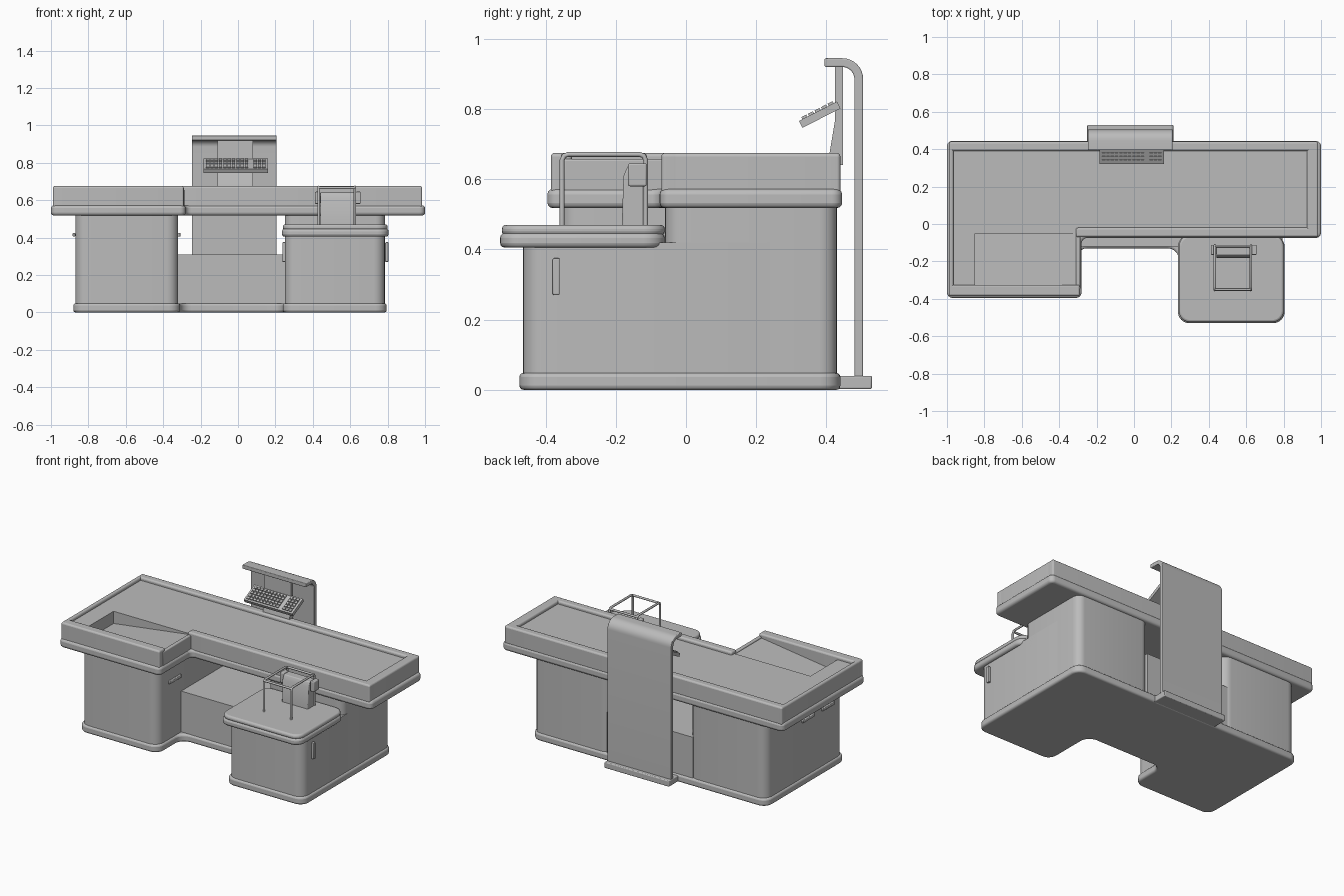
import bpy, bmesh, math
from mathutils import Matrix, Vector

cube = bpy.data.objects.get("Cube")
if cube:
    bpy.data.objects.remove(cube, do_unlink=True)

grey = bpy.data.materials.new("plain_grey")
grey.use_nodes = True
grey.diffuse_color = (0.5, 0.5, 0.5, 1)
grey.node_tree.nodes["Principled BSDF"].inputs["Base Color"].default_value = (0.5, 0.5, 0.5, 1)


def finish(name, bm, bevel=0.0):
    bmesh.ops.recalc_face_normals(bm, faces=bm.faces)
    mesh = bpy.data.meshes.new(name)
    bm.to_mesh(mesh)
    bm.free()
    mesh.materials.append(grey)
    ob = bpy.data.objects.new(name, mesh)
    bpy.context.collection.objects.link(ob)
    if bevel:
        mod = ob.modifiers.new("soft_edges", "BEVEL")
        mod.width, mod.segments = bevel, 3
        mod.limit_method, mod.angle_limit = "ANGLE", math.radians(40)
    bpy.ops.object.select_all(action="DESELECT")
    ob.select_set(True)
    bpy.context.view_layer.objects.active = ob
    bpy.ops.object.shade_smooth_by_angle(angle=math.radians(35))
    return ob


def prism(name, pts, lo, hi, axis="z", radius=0.0, bevel=0.0):
    """Extrude a 2D outline along an axis, rounding its corners."""
    place = {"x": lambda p, d: (d, p[0], p[1]),
             "y": lambda p, d: (p[0], d, p[1]),
             "z": lambda p, d: (p[0], p[1], d)}[axis]
    bm = bmesh.new()
    bm.faces.new([bm.verts.new(place(p, lo)) for p in pts])
    if radius:
        bmesh.ops.bevel(bm, geom=bm.verts[:], offset=radius, segments=6,
                        profile=0.5, affect="VERTICES")
    ext = bmesh.ops.extrude_face_region(bm, geom=bm.faces[:])
    move = Vector(place((0, 0), hi - lo))
    bmesh.ops.translate(bm, vec=move, verts=[v for v in ext["geom"] if isinstance(v, bmesh.types.BMVert)])
    return finish(name, bm, bevel)


def box(name, x, y, z, radius=0.0, bevel=0.0):
    pts = [(x[0], y[0]), (x[1], y[0]), (x[1], y[1]), (x[0], y[1])]
    return prism(name, pts, z[0], z[1], "z", radius, bevel)


def wire(name, pts, depth):
    curve = bpy.data.curves.new(name, "CURVE")
    curve.dimensions = "3D"
    curve.bevel_depth, curve.bevel_resolution = depth, 2
    curve.use_fill_caps = True
    line = curve.splines.new("POLY")
    line.points.add(len(pts) - 1)
    for p, co in zip(line.points, pts):
        p.co = (*co, 1)
    curve.materials.append(grey)
    ob = bpy.data.objects.new(name, curve)
    bpy.context.collection.objects.link(ob)


# Plinth and cabinets
prism("plinth", [(-.88, -.37), (-.31, -.37), (-.31, -.13), (.24, -.13), (.24, -.475),
                 (.795, -.475), (.795, .44), (-.88, .44)], 0, .048, radius=.06, bevel=.012)
box("left_cabinet", (-.87, -.32), (-.36, .43), (.04, .53), radius=.06)
box("middle_cabinet", (-.35, .26), (-.12, .43), (.04, .31))
box("right_cabinet_front", (.25, .785), (-.465, .3), (.04, .42), radius=.06)
box("right_cabinet_rear", (.25, .785), (-.06, .43), (.04, .53), radius=.05)

# Counter lower band, deck and sloping tray
prism("counter_band", [(-1, -.395), (-.28, -.395), (-.28, -.075), (1, -.075), (1, .445), (-1, .445)],
      .518, .572, radius=.03, bevel=.015)
box("belt_deck", (-.98, .98), (-.05, .43), (.56, .655))
box("arm_deck", (-.98, -.85), (-.37, -.04), (.56, .655))
prism("tray_ramp", [(-.86, .55), (-.29, .55), (-.29, .652), (-.86, .575)], -.37, -.04, "y")

# Raised rounded rails around the counter
rails = {
    "back_rail": ((-.99, .985), (.39, .44)),
    "front_rail": ((-.31, .985), (-.07, -.02)),
    "right_end_rail": ((.925, .985), (-.07, .44)),
    "left_end_rail": ((-.99, -.965), (-.385, .44)),
    "arm_front_rail": ((-.99, -.29), (-.385, -.325)),
}
for name, (x, y) in rails.items():
    box(name, x, y, (.56, .675), radius=.01, bevel=.012)
box("arm_end_lip", (-.31, -.287), (-.35, -.03), (.56, .658), bevel=.006)

# Bagging shelf
box("shelf_lower", (.235, .805), (-.53, -.06), (.405, .447), radius=.06, bevel=.014)
box("shelf_upper", (.24, .80), (-.525, -.06), (.44, .47), radius=.06, bevel=.012)

# Reader block on the shelf with a sloped front
prism("reader_block", [(-.183, .465), (-.112, .465), (-.112, .64), (-.165, .64), (-.178, .61)],
      .44, .625, "x", bevel=.005)
for x in (.412, .628):
    box("reader_side", (x, x + .028), (-.165, -.112), (.58, .645), bevel=.005)

# Wire bag frame
for x in (.432, .625):
    wire("frame_side", [(x, -.353, .465), (x, -.353, .655), (x, -.347, .667), (x, -.335, .671),
                        (x, -.133, .671), (x, -.121, .667), (x, -.115, .655), (x, -.115, .465)], .007)
for y in (-.35, -.118):
    wire("frame_crossbar", [(.432, y, .666), (.625, y, .666)], .007)

# Cabinet handles
for x in (.237, .787):
    box("right_handle", (x, x + .018), (-.38, -.36), (.27, .375), bevel=.004)
for x, y in ((-.322, -.25), (-.884, -.25), (-.884, -.05)):
    box("left_handle", (x, x + .014), (y, y + .12), (.405, .425), bevel=.004)

# Rear pillar: a panel that curls forward at the top
outer = [(.505 - .06 * (1 - math.cos(a)), .885 + .06 * math.sin(a))
         for a in [i * math.pi / 16 for i in range(9)]]
inner = [(.48 - .035 * (1 - math.cos(a)), .885 + .035 * math.sin(a))
         for a in [i * math.pi / 16 for i in range(8, -1, -1)]]
prism("pillar_panel", [(.505, .02)] + outer + [(.395, .945), (.395, .92)] + inner + [(.48, .02)],
      -.247, .207, "x", bevel=.004)
box("pillar_foot", (-.25, .21), (.42, .53), (.002, .04), bevel=.005)
box("pillar_post", (-.11, .08), (.425, .447), (.64, .925))
prism("post_bracket", [(.405, .65), (.435, .65), (.435, .79), (.425, .77)], -.11, .08, "x")

# Tilted keyboard built flat, then turned
bm = bmesh.new()


def slab(cx, cy, cz, sx, sy, sz):
    bmesh.ops.create_cube(bm, size=1, matrix=Matrix.Translation((cx, cy, cz)) @ Matrix.Diagonal((sx, sy, sz, 1)))


slab(0, 0, 0, .345, .122, .022)
cols, rows = 14, 5
for c in range(cols):
    for r in range(rows):
        if c != 10:
            slab(-.15 + c * .3 / (cols - 1), -.042 + r * .021, .013, .017, .016, .009)
keyboard = finish("keyboard", bm)
keyboard.location = (-.012, .381, .784)
keyboard.rotation_euler.x = math.radians(27)
